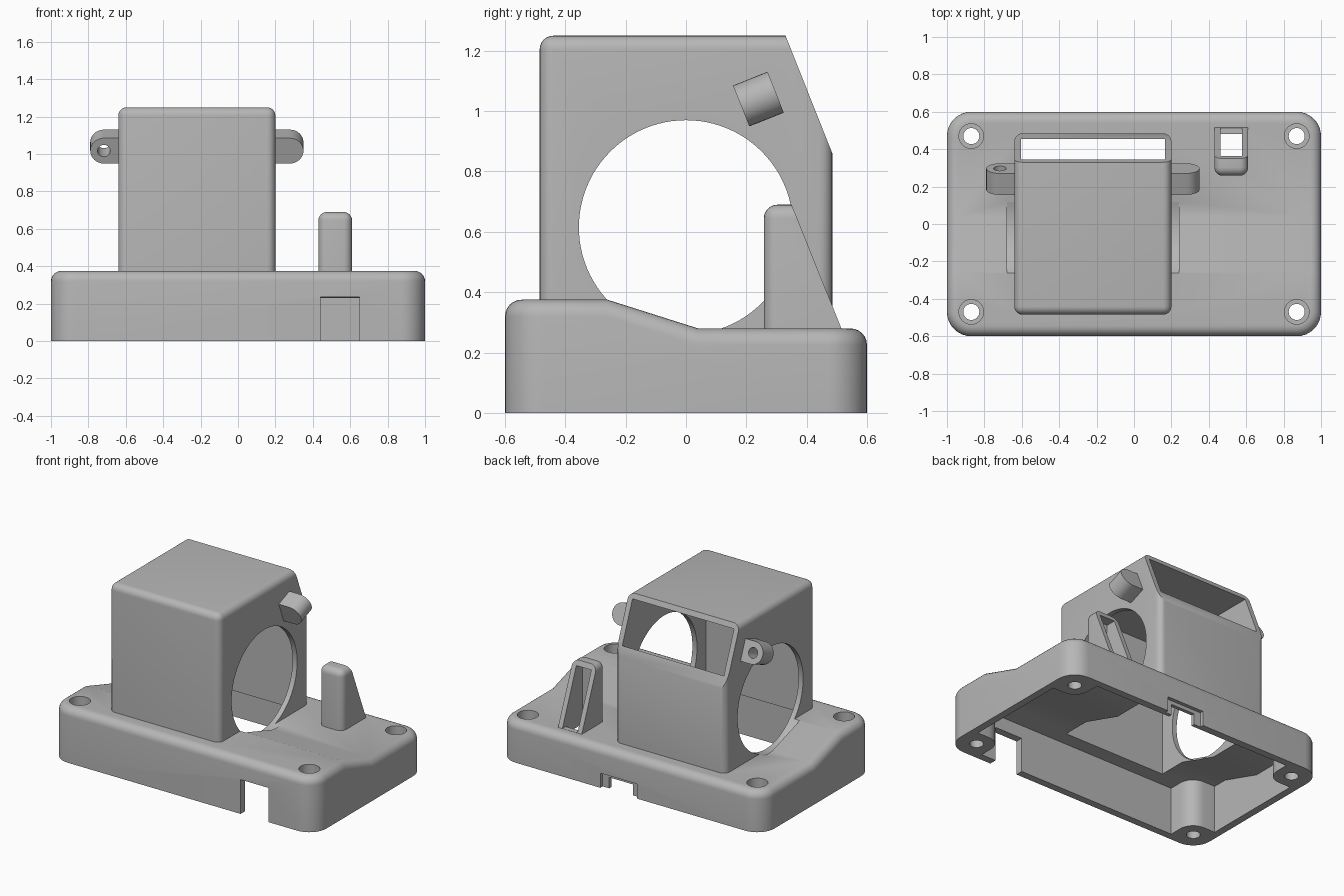
import bpy, bmesh, math
from mathutils import Matrix, Vector

if "Cube" in bpy.data.objects:
    bpy.data.objects.remove(bpy.data.objects["Cube"], do_unlink=True)

GREY = (0.47, 0.47, 0.47, 1)
grey = bpy.data.materials.new("matte grey")
grey.use_nodes = True
grey.diffuse_color = GREY
grey.node_tree.nodes["Principled BSDF"].inputs["Base Color"].default_value = GREY


def finish(bm, name):
    bmesh.ops.recalc_face_normals(bm, faces=bm.faces)
    mesh = bpy.data.meshes.new(name)
    bm.to_mesh(mesh)
    bm.free()
    mesh.materials.append(grey)
    obj = bpy.data.objects.new(name, mesh)
    bpy.context.scene.collection.objects.link(obj)
    return obj


def extrude(points, offset):
    bm = bmesh.new()
    face = bm.faces.new([bm.verts.new(p) for p in points])
    new = bmesh.ops.extrude_face_region(bm, geom=[face])["geom"]
    bmesh.ops.translate(bm, vec=offset, verts=[v for v in new if isinstance(v, bmesh.types.BMVert)])
    bmesh.ops.recalc_face_normals(bm, faces=bm.faces)
    bm.normal_update()
    return bm


def block(x, y, z):
    corners = [(x[0], y[0], z[0]), (x[0], y[1], z[0]), (x[0], y[1], z[1]), (x[0], y[0], z[1])]
    return extrude(corners, (x[1] - x[0], 0, 0))


def round_edges(bm, test, radius, segments=6):
    edges = [e for e in bm.edges if test(e)]
    bmesh.ops.bevel(bm, geom=edges, offset=radius, segments=segments, profile=0.5,
                    affect='EDGES', clamp_overlap=False)
    bm.normal_update()


def upright(e):
    return abs((e.verts[0].co - e.verts[1].co).normalized().z) > 0.99


def top_rim(e):
    zs = sorted(f.normal.z for f in e.link_faces)
    return abs(zs[0]) < 0.1 and zs[1] > 0.5


def slice_off(bm, point, normal):
    cut = bmesh.ops.bisect_plane(bm, geom=bm.verts[:] + bm.edges[:] + bm.faces[:],
                                 plane_co=point, plane_no=normal, clear_outer=True)
    rim = [e for e in cut["geom_cut"] if isinstance(e, bmesh.types.BMEdge)]
    bmesh.ops.contextual_create(bm, geom=rim)


def cylinder(radius, length, centre, axis='Z', sides=32):
    bm = bmesh.new()
    bmesh.ops.create_cone(bm, cap_ends=True, segments=sides, radius1=radius, radius2=radius, depth=length)
    turn = Matrix.Rotation(math.pi / 2, 4, 'Y') if axis == 'X' else Matrix()
    bm.transform(Matrix.Translation(centre) @ turn)
    return bm


def combine(obj, bm, operation='DIFFERENCE'):
    tool = finish(bm, "cutter")
    mod = obj.modifiers.new("cut", 'BOOLEAN')
    mod.operation, mod.solver, mod.object = operation, 'EXACT', tool
    bpy.context.view_layer.objects.active = obj
    bpy.ops.object.modifier_apply(modifier=mod.name)
    bpy.data.objects.remove(tool, do_unlink=True)


def smooth(obj):
    bpy.ops.object.select_all(action='DESELECT')
    obj.select_set(True)
    bpy.context.view_layer.objects.active = obj
    bpy.ops.object.shade_smooth_by_angle(angle=math.radians(30))


def base_prism(inset, floor):
    # sloped side profile, swept across the width
    x, y = 1 - inset, 0.6 - inset
    hi, lo = 0.375 - inset, 0.28 - inset
    side = [(-y, floor), (y, floor), (y, lo), (0.04, lo), (-0.26, hi), (-y, hi)]
    return extrude([(-x, a, b) for a, b in side], (2 * x, 0, 0))


# Base with rounded corners and rim
bm = base_prism(0, 0)
round_edges(bm, upright, 0.13, 8)
round_edges(bm, top_rim, 0.055)
housing = finish(bm, "housing")

# Tower with a slanted back opening
bm = block((-0.64, 0.2), (-0.485, 0.485), (0.15, 1.25))
round_edges(bm, lambda e: upright(e) or top_rim(e), 0.045)
slice_off(bm, (0, 0.33, 1.25), Vector((0, 0.39, 0.155)).normalized())
combine(housing, bm, 'UNION')

# Small hooded pillar
bm = block((0.43, 0.61), (0.258, 0.57), (0.18, 0.69))
round_edges(bm, lambda e: upright(e) or top_rim(e), 0.045)
slice_off(bm, (0, 0.35, 0.69), Vector((0, 0.41, 0.165)).normalized())
combine(housing, bm, 'UNION')

# Underside cavity, leaving four screw posts
cavity = finish(base_prism(0.05, -0.1), "cavity")
for sx in (-1, 1):
    for sy in (-1, 1):
        bm = block(sorted((sx * 0.76, sx * 1.1)), sorted((sy * 0.36, sy * 0.7)), (-0.2, 0.5))
        round_edges(bm, upright, 0.1)
        combine(cavity, bm)
bm = bmesh.new()
bm.from_mesh(cavity.data)
bpy.data.objects.remove(cavity, do_unlink=True)
combine(housing, bm)

# Hollow tower and pillar
combine(housing, block((-0.605, 0.165), (-0.45, 0.455), (-0.1, 1.215)))
combine(housing, block((0.463, 0.577), (0.295, 0.48), (-0.1, 0.655)))
combine(housing, block((0.463, 0.577), (0.4, 0.59), (0.281, 0.6)))

# Round side windows
combine(housing, cylinder(0.355, 0.92, (-0.22, 0, 0.615), 'X', 96))

# Counterbored screw holes
for x in (-0.87, 0.87):
    for y, top in ((-0.47, 0.375), (0.47, 0.28)):
        combine(housing, cylinder(0.043, 1, (x, y, 0.2)))
        combine(housing, cylinder(0.066, 0.16, (x, y, top)))

# Front cable notch and stepped back socket
combine(housing, block((0.44, 0.65), (-0.7, -0.5), (-0.1, 0.235)))
combine(housing, block((-0.05, 0.23), (0.575, 0.7), (-0.1, 0.1)))
combine(housing, block((0.0, 0.18), (0.5, 0.7), (-0.1, 0.075)))
smooth(housing)

# Tilted mounting ears on both sides of the tower
EAR, THICK = 0.073, 0.123
for name, side in (("left_ear", 1), ("right_ear", -1)):
    arc = [math.pi * (i / 16 - 0.5) for i in range(17)]
    outline = [(-0.09, -EAR)] + [(EAR * math.cos(a), EAR * math.sin(a)) for a in arc] + [(-0.09, EAR)]
    place = (Matrix.Translation((-0.22 + side * 0.497, 0.24, 1.04))
             @ Matrix.Rotation(math.radians(111.7), 4, 'X'))
    bm = extrude([(side * x, y, -THICK / 2) for x, y in outline], (0, 0, THICK))
    bm.transform(place)
    ear = finish(bm, name)
    bm = cylinder(0.034, 0.3, (0, 0, 0))
    bm.transform(place)
    combine(ear, bm)
    smooth(ear)
